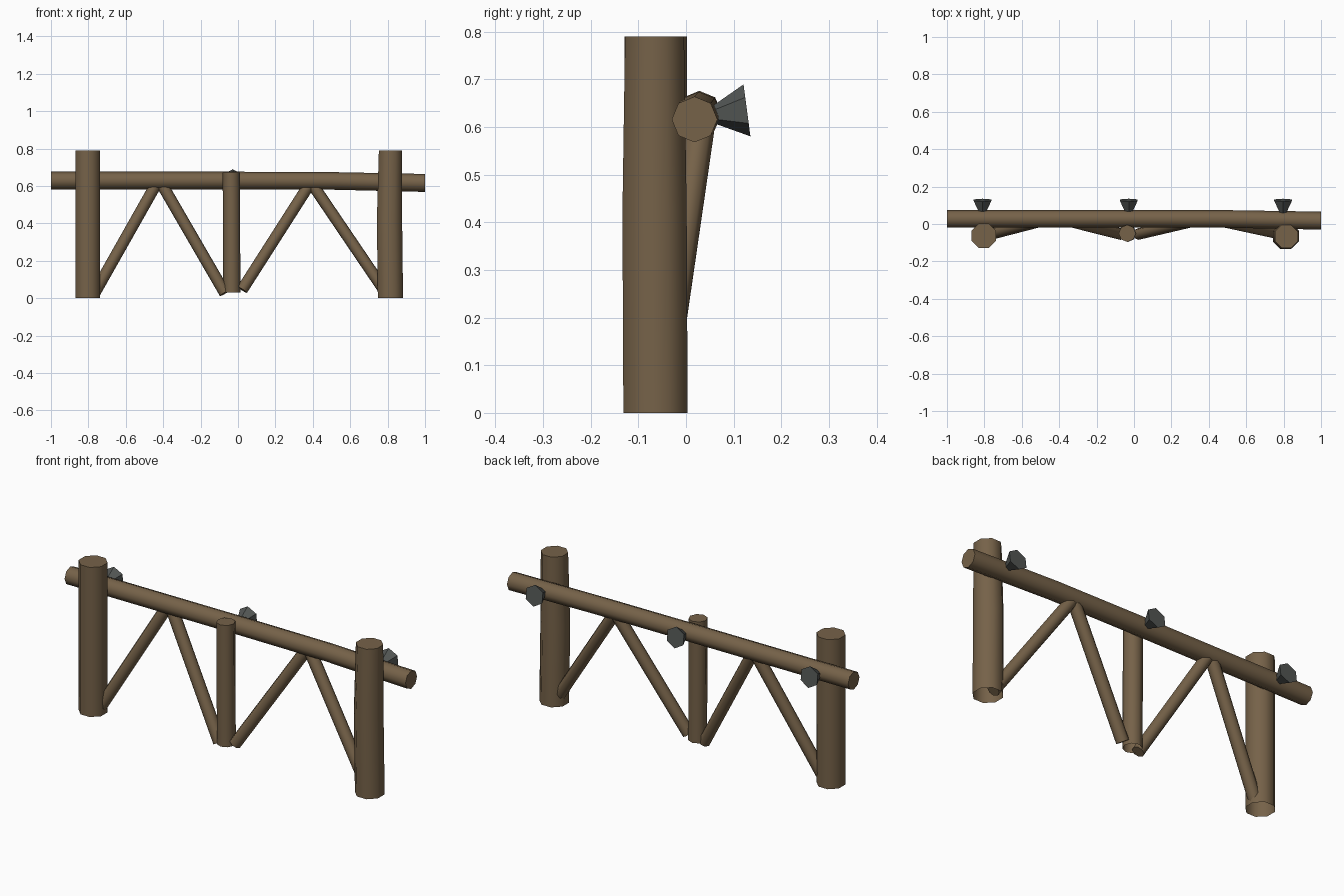
import bpy, bmesh, math
from mathutils import Vector

if "Cube" in bpy.data.objects:
    bpy.data.objects.remove(bpy.data.objects["Cube"])


def material(name, rgb):
    m = bpy.data.materials.new(name)
    m.diffuse_color = (*rgb, 1)
    m.use_nodes = True
    m.node_tree.nodes["Principled BSDF"].inputs["Base Color"].default_value = m.diffuse_color
    return m


WOOD = material("brown wood", (0.18, 0.122, 0.066))
IRON = material("dark iron", (0.085, 0.092, 0.088))


def log(name, points, radii, mat=WOOD, sides=8, turn=0.0, open_start=False):
    """Sweep a regular polygon through the points; one radius per point."""
    pts = [Vector(p) for p in points]
    axis = (pts[-1] - pts[0]).normalized()
    ref = Vector((0, 1, 0)) if abs(axis.y) < 0.8 else Vector((0, 0, 1))
    u = (ref - axis * ref.dot(axis)).normalized()
    v = axis.cross(u)
    bm = bmesh.new()
    rings = []
    for p, r in zip(pts, radii):
        ring = []
        for i in range(sides):
            a = 2 * math.pi * i / sides + turn
            ring.append(bm.verts.new(p + (u * math.cos(a) + v * math.sin(a)) * r))
        rings.append(ring)
    for a, b in zip(rings, rings[1:]):
        for i in range(sides):
            j = (i + 1) % sides
            bm.faces.new((a[i], a[j], b[j], b[i]))
    bm.faces.new(rings[-1])
    if not open_start:
        bm.faces.new(rings[0][::-1])
    me = bpy.data.meshes.new(name)
    bm.to_mesh(me)
    bm.free()
    me.materials.append(mat)
    ob = bpy.data.objects.new(name, me)
    bpy.context.collection.objects.link(ob)
    bpy.ops.object.select_all(action='DESELECT')
    ob.select_set(True)
    bpy.context.view_layer.objects.active = ob
    bpy.ops.object.shade_smooth_by_angle(angle=math.radians(50))
    return ob


EIGHTH = math.pi / 8

# Upright posts, open underneath where they meet the ground
log("left_post", [(-0.803, -0.063, 0), (-0.803, -0.063, 0.79)],
    [0.071, 0.071], turn=EIGHTH, open_start=True)
log("right_post", [(0.815, -0.064, 0), (0.81, -0.066, 0.42), (0.815, -0.066, 0.79)],
    [0.073, 0.073, 0.067], turn=EIGHTH, open_start=True)
log("middle_post", [(-0.033, -0.05, 0.03), (-0.036, -0.05, 0.672)],
    [0.046, 0.046], open_start=True)

# Long rail, drooping a little at the right end
log("rail", [(-1, 0.028, 0.629), (0.0, 0.028, 0.629), (0.5, 0.027, 0.627), (1, 0.018, 0.616)],
    [0.047, 0.047, 0.047, 0.048])

# Diagonal braces, from the foot of a post up to the rail
braces = [(-0.765, 0.03, -0.44), (-0.07, 0.027, -0.405),
          (0.022, 0.045, 0.38), (0.79, 0.03, 0.40)]
for n, (foot_x, foot_z, top_x) in enumerate(braces, 1):
    log(f"brace_{n}", [(foot_x, -0.054, foot_z), (top_x, 0.03, 0.605)], [0.031, 0.031])

# Iron spike heads on the back of the rail, wide end outward
for n, x in enumerate((-0.81, -0.028, 0.797), 1):
    log(f"spike_{n}", [(x, 0.03, 0.622), (x, 0.128, 0.635)], [0.004, 0.055],
        mat=IRON, sides=6)
